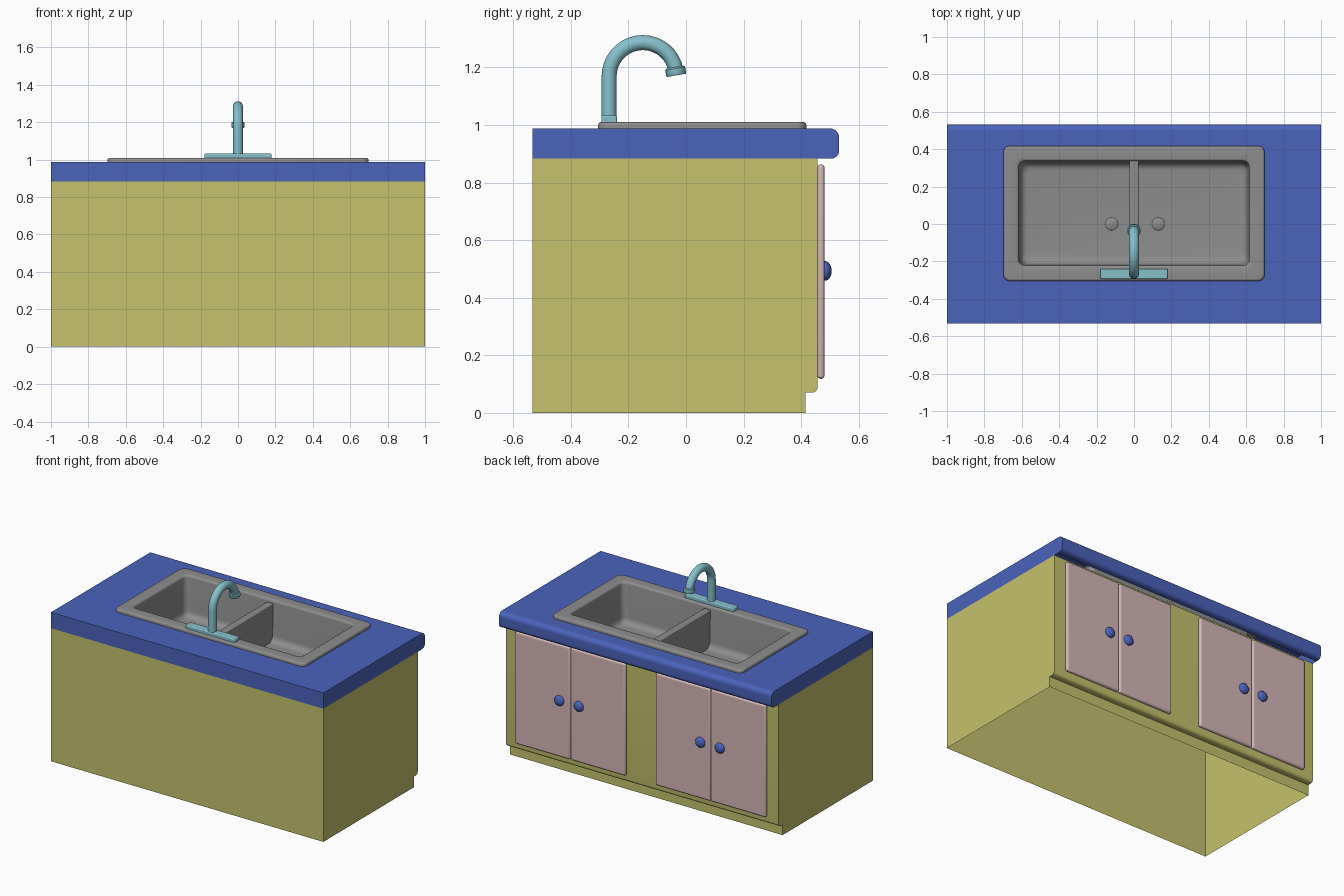
import bpy, bmesh, math
from mathutils import Matrix, Vector

if "Cube" in bpy.data.objects:
    bpy.data.objects.remove(bpy.data.objects["Cube"])


def mat(name, col):
    m = bpy.data.materials.new(name)
    m.diffuse_color = (*col, 1)
    m.use_nodes = True
    m.node_tree.nodes["Principled BSDF"].inputs["Base Color"].default_value = m.diffuse_color
    return m


OLIVE = mat("olive_cabinet", (0.56, 0.54, 0.155))
BLUE = mat("blue_counter", (0.07, 0.125, 0.50))
GRAY = mat("gray_sink", (0.27, 0.27, 0.27))
TEAL = mat("teal_faucet", (0.24, 0.53, 0.60))
PINK = mat("pink_door", (0.67, 0.475, 0.475))


def smooth(ob, angle=40):
    bpy.ops.object.select_all(action='DESELECT')
    ob.select_set(True)
    bpy.context.view_layer.objects.active = ob
    bpy.ops.object.shade_smooth_by_angle(angle=math.radians(angle))


def finish(bm, name, material, bevel=0, drop=None):
    bmesh.ops.recalc_face_normals(bm, faces=bm.faces)
    if drop:  # leave out hidden faces after orienting the closed shape
        bmesh.ops.delete(bm, geom=[f for f in bm.faces if drop(f)], context='FACES')
    me = bpy.data.meshes.new(name)
    bm.to_mesh(me)
    bm.free()
    ob = bpy.data.objects.new(name, me)
    bpy.context.collection.objects.link(ob)
    if material:
        me.materials.append(material)
    if bevel:
        b = ob.modifiers.new("bevel", 'BEVEL')
        b.width, b.segments = bevel, 4
    smooth(ob)
    return ob


def box(name, lo, hi, material, bevel=0):
    bm = bmesh.new()
    lo, hi = Vector(lo), Vector(hi)
    bmesh.ops.create_cube(bm, size=1, matrix=Matrix.Translation((lo + hi) / 2) @ Matrix.Diagonal((*(hi - lo), 1)))
    return finish(bm, name, material, bevel)


def loft(name, rings, material, drop=None):
    bm = bmesh.new()
    vs = [[bm.verts.new(p) for p in r] for r in rings]
    n = len(vs[0])
    for a, b in zip(vs, vs[1:]):
        for i in range(n):
            bm.faces.new((a[i], a[(i + 1) % n], b[(i + 1) % n], b[i]))
    bm.faces.new(vs[0])
    bm.faces.new(vs[-1])
    return finish(bm, name, material, 0, drop)


def arc(cx, cy, r, a0, a1, n=6):
    return [(cx + r * math.cos(math.radians(a0 + (a1 - a0) * i / n)),
             cy + r * math.sin(math.radians(a0 + (a1 - a0) * i / n))) for i in range(n + 1)]


def extrude_x(name, profile, material, drop=None):
    return loft(name, [[(x, y, z) for y, z in profile] for x in (-1, 1)], material, drop)


def rounded_rect(x0, x1, y0, y1, r, z):
    pts = (arc(x1 - r, y1 - r, r, 0, 90) + arc(x0 + r, y1 - r, r, 90, 180)
           + arc(x0 + r, y0 + r, r, 180, 270) + arc(x1 - r, y0 + r, r, 270, 360))
    return [(x, y, z) for x, y in pts]


def disc_stack(name, spec, material, matrix, n=32):
    # stacked circles (radius, height) placed by a matrix
    rings = [[matrix @ Vector((r * math.cos(2 * math.pi * i / n), r * math.sin(2 * math.pi * i / n), h))
              for i in range(n)] for r, h in spec]
    return loft(name, rings, material)


# cabinet shell with toe kick, open at the top and the bottom
extrude_x("cabinet", [(-0.533, 0), (0.415, 0), (0.415, 0.07)]
          + arc(0.437, 0.09, 0.02, -90, 0) + [(0.457, 0.883), (-0.533, 0.883)], OLIVE,
          lambda f: f.calc_center_median().z > 0.88 or f.calc_center_median().z < 0.001)

# countertop with rounded nose
counter = extrude_x("countertop", [(-0.533, 0.883), (0.49, 0.883)] + arc(0.504, 0.911, 0.028, -90, 0)
                    + arc(0.5, 0.956, 0.032, 0, 90) + [(-0.533, 0.988)], BLUE)

# sink opening cut from the top, open underside
cutter = box("sink_cutter", (-0.66, -0.26, 0.6), (0.66, 0.38, 1.2), None)
cutter.hide_render = True
m = counter.modifiers.new("opening", 'BOOLEAN')
m.operation, m.solver, m.object = 'DIFFERENCE', 'EXACT', cutter
bpy.context.view_layer.objects.active = counter
bpy.ops.object.modifier_apply(modifier=m.name)
bpy.data.objects.remove(cutter)
bm = bmesh.new()
bm.from_mesh(counter.data)


def hidden(f):
    c = f.calc_center_median()
    wall = abs(f.normal.z) < 0.1 and abs(c.x) < 0.67 and -0.27 < c.y < 0.39
    under = f.normal.z < -0.99 and max(v.co.y for v in f.verts) < 0.495
    return wall or under


bmesh.ops.delete(bm, geom=[f for f in bm.faces if hidden(f)], context='FACES')
bm.to_mesh(counter.data)
bm.free()
smooth(counter)
counter.modifiers.new("even_shading", 'WEIGHTED_NORMAL').keep_sharp = True


# sink: rim and bowl (the outer shell only helps orient the faces)
def bowl(d, z, r=0.035):
    return rounded_rect(-0.618 - d, 0.618 + d, -0.225 - d, 0.338 + d, r, z)


FLOOR = 0.74
rings = [bowl(-0.02, FLOOR - 0.02), bowl(0.015, FLOOR), bowl(0.015, 0.985),
         bowl(0.08, 0.985), bowl(0.08, 0.998)]
rings += [bowl(0.08 - 0.012 + c, 0.998 + s) for c, s in arc(0, 0, 0.012, 0, 90, 4)][1:]
rings += [bowl(c, 0.996 + s) for c, s in arc(0.012, 0, 0.014, 90, 180, 4)]
rings += [bowl(-0.05 + c, FLOOR + 0.04 + s, 0.04) for c, s in arc(0, 0, 0.04, 0, -90, 5)]


def outer_shell(f):
    c, n = f.calc_center_median(), f.normal
    side = max(abs(c.x) - 0.62, abs(c.y - 0.06) - 0.282)
    return n.z < -0.2 or (c.z < 0.97 and n.dot(Vector((c.x, c.y - 0.06, 0))) > 0 and side > -0.03 and abs(n.z) < 0.2)


loft("sink", rings, GRAY, outer_shell)
box("sink_divider", (-0.024, -0.225, FLOOR - 0.005), (0.024, 0.338, 0.988), GRAY, 0.006)
for side in (-1, 1):
    disc_stack("drain", [(0.034, -0.005), (0.034, 0.004), (0.028, 0.009)], GRAY,
               Matrix.Translation((0.125 * side + 0.005, 0, FLOOR)))

# doors and knobs
knob_spec = [(0.014, -0.012)] + [(max(c * 0.034, 0.001), s * 0.022) for c, s in arc(0, 0, 1, -50, 90, 10)]
for side in (-1, 1):
    for a, b, k in ((0.11, 0.513, 0.448), (0.516, 0.92, 0.591)):
        xs = sorted((a * side, b * side))
        ks = k if side > 0 else -(1.035 - k)
        box("door", (xs[0], 0.456, 0.118), (xs[1], 0.481, 0.863), PINK, 0.012)
        disc_stack("knob", knob_spec, BLUE,
                   Matrix.Translation((ks, 0.484, 0.493)) @ Matrix.Rotation(math.radians(-90), 4, 'X'), 24)

# faucet base plate
box("faucet_base", (-0.18, -0.294, 1.004), (0.18, -0.24, 1.033), TEAL, 0.006)

# gooseneck spout: circles swept along an upright and an arc
R, TUBE, CY, CZ = 0.117, 0.026, -0.15, 1.169
path = [(CY - R, 1.02, 180)] + [(CY + R * math.cos(math.radians(a)), CZ + R * math.sin(math.radians(a)), a)
                                for a in range(180, 9, -10)]
rings = []
for y, z, a in path:
    t = math.radians(a)
    rings.append([(TUBE * math.sin(u), y + TUBE * math.cos(u) * math.cos(t), z + TUBE * math.cos(u) * math.sin(t))
                  for u in [2 * math.pi * i / 24 for i in range(24)]])
loft("faucet_spout", rings, TEAL)

# nozzle collar at the spout tip
disc_stack("faucet_nozzle", [(0.030, 0.015), (0.035, 0.010), (0.035, -0.010), (0.033, -0.014), (0.024, -0.014),
                             (0.022, -0.006)], TEAL,
           Matrix.Translation((0, -0.036, 1.186)) @ Matrix.Rotation(math.radians(10), 4, 'X'))
